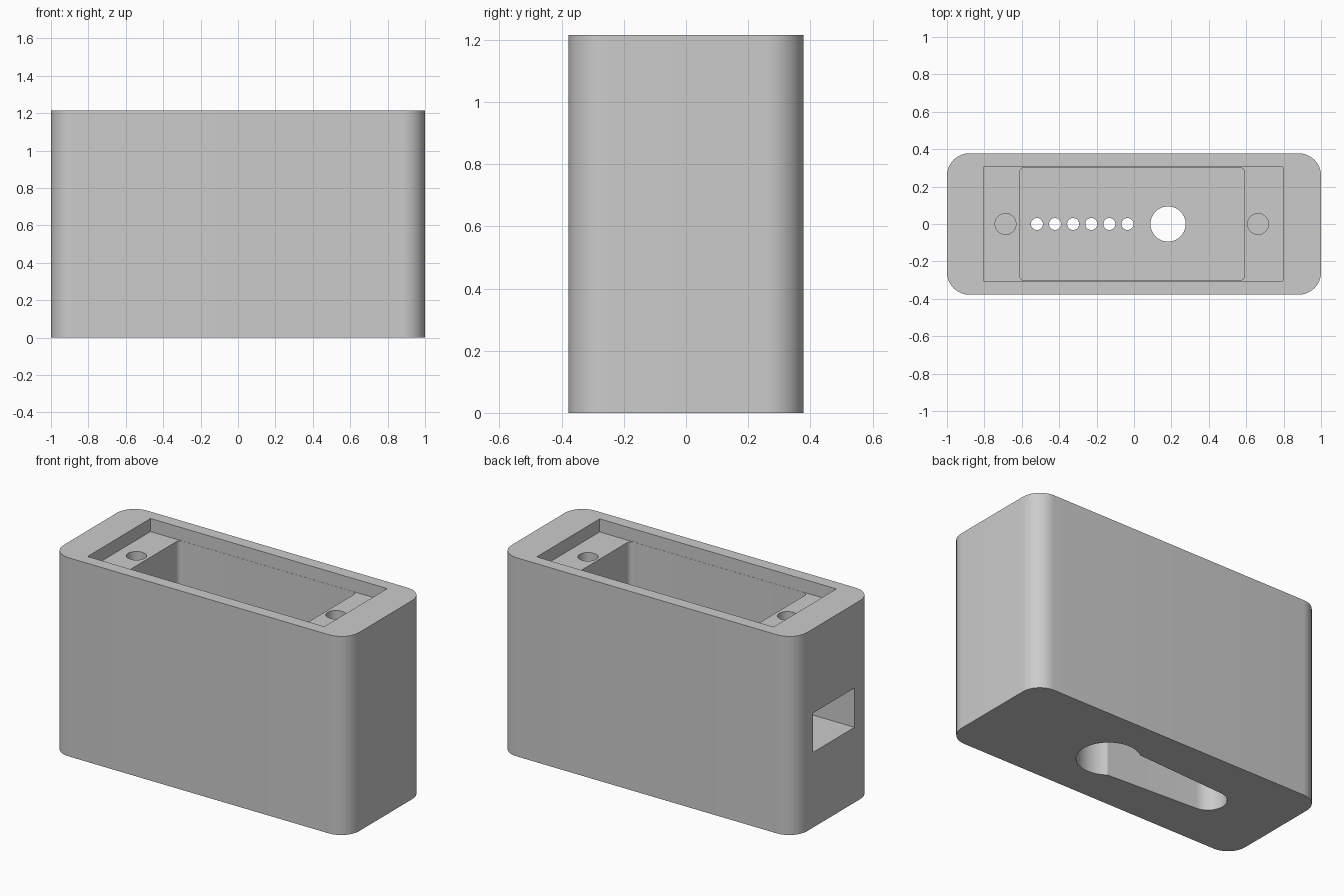
import bpy, bmesh
from math import cos, sin, radians

cube = bpy.data.objects.get("Cube")
if cube:
    bpy.data.objects.remove(cube, do_unlink=True)

grey = bpy.data.materials.new("plain grey")
grey.use_nodes = True
grey.diffuse_color = (0.6, 0.6, 0.6, 1)
grey.node_tree.nodes["Principled BSDF"].inputs["Base Color"].default_value = (0.6, 0.6, 0.6, 1)


def arc(x, y, r, start, end, steps):
    angles = [radians(start + (end - start) * i / steps) for i in range(steps + 1)]
    return [(x + r * cos(a), y + r * sin(a)) for a in angles]


def circle(x, r):
    return arc(x, 0, r, 0, 360, 40)[:-1]


def rectangle(x0, x1, half_y, r=0):
    if not r:
        return [(x0, -half_y), (x1, -half_y), (x1, half_y), (x0, half_y)]
    y = half_y - r
    corners = [(x1 - r, y), (x0 + r, y), (x0 + r, -y), (x1 - r, -y)]
    return [p for i, (cx, cy) in enumerate(corners)
            for p in arc(cx, cy, r, 90 * i, 90 * i + 90, 12)]


def prism(name, outline, z0, z1):
    bm = bmesh.new()
    base = bm.faces.new([bm.verts.new((x, y, z0)) for x, y in outline])
    top = bmesh.ops.extrude_face_region(bm, geom=[base])["geom"]
    bmesh.ops.translate(bm, vec=(0, 0, z1 - z0),
                        verts=[v for v in top if isinstance(v, bmesh.types.BMVert)])
    bmesh.ops.recalc_face_normals(bm, faces=bm.faces)
    mesh = bpy.data.meshes.new(name)
    bm.to_mesh(mesh)
    bm.free()
    mesh.materials.append(grey)
    obj = bpy.data.objects.new(name, mesh)
    bpy.context.collection.objects.link(obj)
    return obj


TOP, FLOOR, POCKET = 1.215, 0.40, 0.32

# Outer case with rounded upright corners
case = prism("case", rectangle(-1, 1, 0.378, 0.12), 0, TOP)

# Lid recess, main cavity and cable opening in the right-hand end
cuts = [
    ("lid_recess", rectangle(-0.805, 0.797, 0.304), TOP - 0.08, TOP + 0.1),
    ("cavity", rectangle(-0.612, 0.592, 0.303, 0.03), FLOOR, TOP + 0.1),
    ("cable_opening", rectangle(-1.1, -0.5, 0.2), 0.46, 0.70),
]

# Keyhole-shaped pocket underneath
keyhole = arc(0.18, 0, 0.175, -128, 128, 36) + arc(-0.52, 0, 0.105, 93, 267, 20)
cuts.append(("keyhole_pocket", keyhole, -0.1, POCKET))

# Screw holes, and the holes through the floor
for x in (-0.687, 0.663):
    cuts.append(("screw_hole", circle(x, 0.056), TOP - 0.4, TOP + 0.1))
for i in range(6):
    cuts.append(("small_hole", circle(-0.519 + 0.0968 * i, 0.032), POCKET - 0.05, FLOOR + 0.05))
cuts.append(("large_hole", circle(0.182, 0.094), POCKET - 0.05, FLOOR + 0.05))

# Carve everything out of the case
bpy.context.view_layer.objects.active = case
for name, outline, z0, z1 in cuts:
    cutter = prism(name, outline, z0, z1)
    cutter.hide_render = True
    mod = case.modifiers.new(name, "BOOLEAN")
    mod.operation = "DIFFERENCE"
    mod.solver = "EXACT"
    mod.object = cutter
    bpy.ops.object.modifier_apply(modifier=mod.name)
    bpy.data.objects.remove(cutter, do_unlink=True)

bpy.ops.object.select_all(action="DESELECT")
case.select_set(True)
bpy.ops.object.shade_smooth_by_angle(angle=radians(30))
